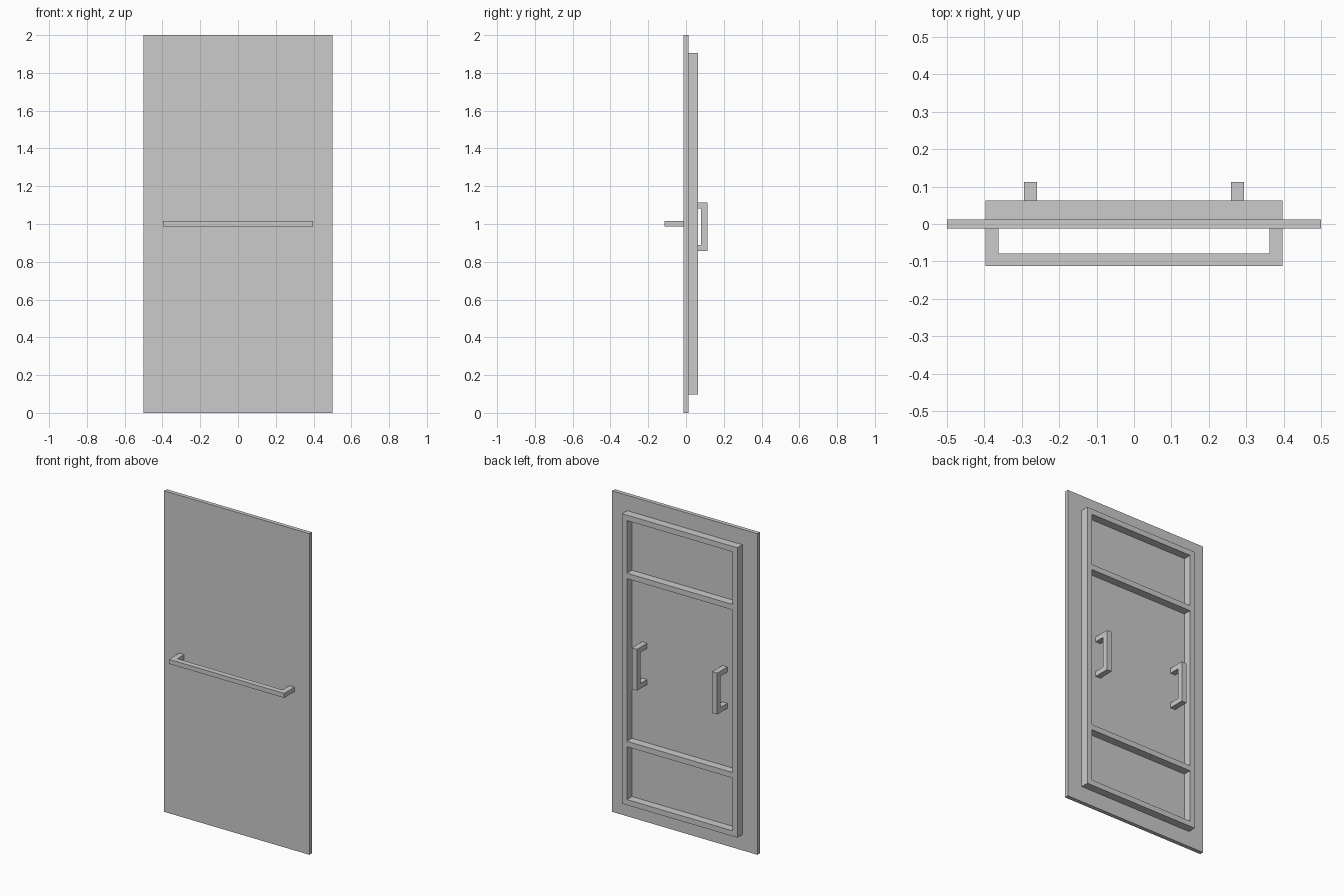
import bpy, bmesh
from mathutils import Vector

if "Cube" in bpy.data.objects:
    bpy.data.objects.remove(bpy.data.objects["Cube"])


def prism(name, outer, inner, axis, a0, a1, closed=True):
    """Extrude the band between two matching outlines along one axis.
    closed=True gives a ring (frame), False an open U (handle)."""
    bm = bmesh.new()

    def vert(p, a):
        c = list(p)
        c.insert(axis, a)
        return bm.verts.new(Vector(c))

    rows = [[vert(p, a) for p in pts] for a in (a0, a1) for pts in (outer, inner)]
    o0, i0, o1, i1 = rows
    n = len(outer)
    for k in range(n if closed else n - 1):
        j = (k + 1) % n
        bm.faces.new((o0[k], o0[j], i0[j], i0[k]))
        bm.faces.new((o1[k], i1[k], i1[j], o1[j]))
        bm.faces.new((o0[k], o1[k], o1[j], o0[j]))
        bm.faces.new((i0[k], i0[j], i1[j], i1[k]))
    if not closed:
        for k in (0, n - 1):
            bm.faces.new((o0[k], i0[k], i1[k], o1[k]))
    bmesh.ops.recalc_face_normals(bm, faces=bm.faces)
    mesh = bpy.data.meshes.new(name)
    bm.to_mesh(mesh)
    bm.free()
    ob = bpy.data.objects.new(name, mesh)
    bpy.context.collection.objects.link(ob)
    return ob


def box(name, lo, hi):
    bpy.ops.mesh.primitive_cube_add(size=1)
    ob = bpy.context.object
    ob.name = name
    lo, hi = Vector(lo), Vector(hi)
    for v in ob.data.vertices:
        v.co = [(l + h) / 2 + c * (h - l) for l, h, c in zip(lo, hi, v.co)]
    return ob


def rect(x, z0, z1):
    return [(-x, z0), (x, z0), (x, z1), (-x, z1)]


FACE = 0.0125      # half the panel thickness
BACK = 0.0625      # rear face of the frame
REACH = 0.1125     # how far the handles stand out
BAR = 0.034        # bar thickness
X, Z0, Z1 = 0.397, 0.098, 1.904

# Flat door panel
box("door_panel", (-0.5, -FACE, 0), (0.5, FACE, 2))

# Raised frame on the back
prism("back_frame", rect(X, Z0, Z1), rect(X - BAR, Z0 + BAR, Z1 - BAR), 1, FACE, BACK)

# Two cross rails inside the frame
for name, z in (("lower_rail", 0.461), ("upper_rail", 1.508)):
    box(name, (-X + BAR, FACE, z), (X - BAR, BACK, z + BAR))

# Long horizontal towel-bar handle on the front
g = X - 0.035
prism("front_handle",
      [(-X, -FACE), (-X, -REACH), (X, -REACH), (X, -FACE)],
      [(-g, -FACE), (-g, -REACH + BAR), (g, -REACH + BAR), (g, -FACE)],
      2, 0.988, 1.016, closed=False)

# Pair of upright pull handles on the back
h0, h1, t = 0.857, 1.115, 0.032
for name, side in (("left_pull_handle", -1), ("right_pull_handle", 1)):
    prism(name,
          [(FACE, h0), (REACH, h0), (REACH, h1), (FACE, h1)],
          [(FACE, h0 + t), (REACH - BAR, h0 + t), (REACH - BAR, h1 - t), (FACE, h1 - t)],
          0, side * 0.259, side * 0.294, closed=False)
